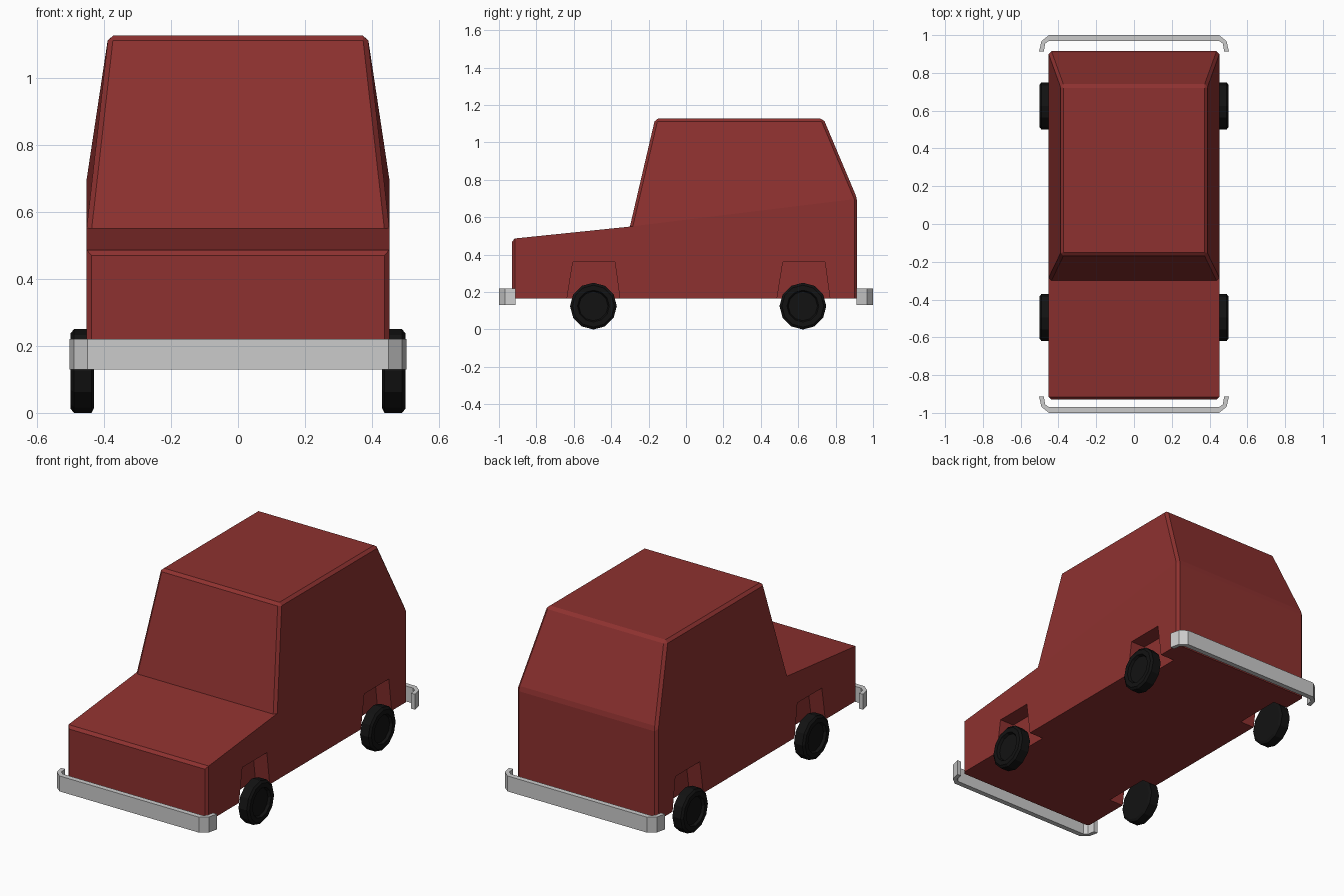
import bpy, bmesh, math

if "Cube" in bpy.data.objects:
    bpy.data.objects.remove(bpy.data.objects["Cube"])


def material(name, rgb):
    m = bpy.data.materials.new(name)
    m.diffuse_color = (*rgb, 1)
    m.use_nodes = True
    m.node_tree.nodes["Principled BSDF"].inputs["Base Color"].default_value = m.diffuse_color
    return m


def make_object(name, bm, mat=None):
    bmesh.ops.recalc_face_normals(bm, faces=bm.faces)
    me = bpy.data.meshes.new(name)
    bm.to_mesh(me)
    bm.free()
    ob = bpy.data.objects.new(name, me)
    bpy.context.collection.objects.link(ob)
    if mat:
        me.materials.append(mat)
    return ob


def prism(bm, a, b):
    """Solid between two matching closed outlines."""
    va, vb = [bm.verts.new(p) for p in a], [bm.verts.new(p) for p in b]
    n = len(a)
    bm.faces.new(va)
    bm.faces.new(vb)
    for i in range(n):
        bm.faces.new((va[i], va[(i + 1) % n], vb[(i + 1) % n], vb[i]))


red = material("body_paint", (0.27, 0.031, 0.029))
black = material("rubber", (0.006, 0.006, 0.006))

# Body: side profile (y, z, half width), roof narrower than the base
profile = [(-0.93, 0.165, 0.452), (-0.93, 0.485, 0.452), (-0.30, 0.55, 0.452),
           (-0.165, 1.127, 0.387), (0.735, 1.127, 0.387), (0.915, 0.70, 0.452),
           (0.915, 0.165, 0.452)]
bm = bmesh.new()
left = [bm.verts.new((-x, y, z)) for y, z, x in profile]
right = [bm.verts.new((x, y, z)) for y, z, x in profile]
for side in (left, right):
    bm.faces.new([side[i] for i in (0, 1, 2, 5, 6)])
    bm.faces.new([side[i] for i in (2, 3, 4, 5)])
for i in range(7):
    j = (i + 1) % 7
    bm.faces.new((left[i], left[j], right[j], right[i]))
bmesh.ops.recalc_face_normals(bm, faces=bm.faces)


def softened(e):
    a, b = (v.co for v in e.verts)
    hood = max(a.z, b.z) < 0.6 and abs(a.y - b.y) > 0.3
    return e.calc_face_angle_signed() > 0.35 and max(a.z, b.z) > 0.2 and not hood


bmesh.ops.bevel(bm, geom=[e for e in bm.edges if softened(e)], offset=0.015,
                offset_type='OFFSET', segments=1, affect='EDGES', profile=0.5)
body = make_object("body", bm, red)

# Wheel arch cutters
bm = bmesh.new()
for c in (-0.495, 0.628):
    outline = [(c - 0.152, 0.10), (c - 0.11, 0.36), (c + 0.115, 0.36), (c + 0.15, 0.10)]
    for s in (-1, 1):
        prism(bm, [(s * 0.36, y, z) for y, z in outline],
              [(s * 0.6, y, z) for y, z in outline])
cutter = make_object("arch_cutter", bm, red)
cutter.hide_render = True
cutter.hide_viewport = True
cut = body.modifiers.new("arches", 'BOOLEAN')
cut.object = cutter
cut.solver = 'EXACT'

# Wheels: 12-sided lathe with a recessed hub
rings = [(0.43, 0.11), (0.437, 0.125), (0.49, 0.125), (0.50, 0.112),
         (0.50, 0.085), (0.485, 0.078)]
N = 12
for label, cy in (("front", -0.495), ("rear", 0.625)):
    for side, s in (("left", -1), ("right", 1)):
        bm = bmesh.new()
        loops = [[bm.verts.new((s * x, cy + r * math.sin(2 * math.pi * k / N),
                                0.125 + r * math.cos(2 * math.pi * k / N)))
                  for k in range(N)] for x, r in rings]
        for a, b in zip(loops, loops[1:]):
            for k in range(N):
                bm.faces.new((a[k], a[(k + 1) % N], b[(k + 1) % N], b[k]))
        bm.faces.new(loops[0])
        bm.faces.new(loops[-1])
        make_object(f"{label}_{side}_wheel", bm, black)

# Bumpers: bars with chamfered corners wrapping round the ends
outer = [(0.503, 0.912), (0.49, 0.968), (0.45, 1.0)]
inner = [(0.478, 0.912), (0.47, 0.955), (0.45, 0.97)]
for label, s in (("front", -1), ("rear", 1)):
    bm = bmesh.new()
    pairs = list(zip(outer, inner))
    path = [(p, q) for p, q in pairs]
    path += [((-p[0], p[1]), (-q[0], q[1])) for p, q in reversed(pairs)]
    sections = [[bm.verts.new((u[0], s * u[1], z)) for u, z in
                 ((p, 0.13), (p, 0.22), (q, 0.22), (q, 0.13))] for p, q in path]
    for a, b in zip(sections, sections[1:]):
        for k in range(4):
            bm.faces.new((a[k], a[(k + 1) % 4], b[(k + 1) % 4], b[k]))
    bm.faces.new(sections[0])
    bm.faces.new(sections[-1])
    make_object(f"{label}_bumper", bm)
